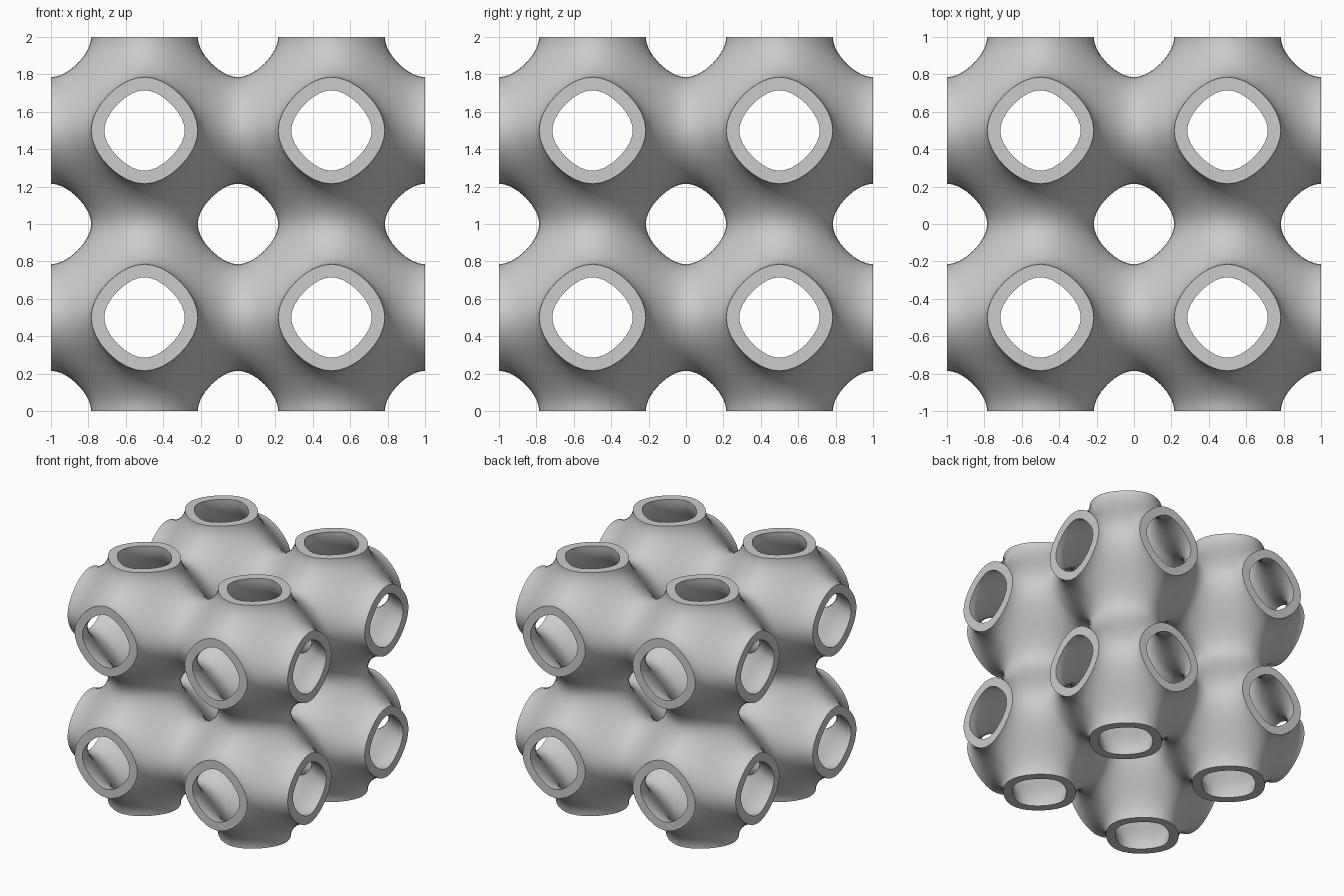
import bpy
import bmesh
from math import sin, cos, pi, radians
from mathutils import Vector

WALL = 0.07      # wall thickness
CUTS = 8         # patch resolution

cube = bpy.data.objects.get("Cube")
if cube:
    bpy.data.objects.remove(cube, do_unlink=True)


def level(p):
    return sum(cos(2 * pi * c) for c in p)


def gradient(p):
    return Vector([-2 * pi * sin(2 * pi * c) for c in p])


def mirror_all(bm):
    """Mirror everything across the three planes through the origin."""
    for axis in "XYZ":
        geom = bm.verts[:] + bm.edges[:] + bm.faces[:]
        bmesh.ops.mirror(bm, geom=geom, axis=axis, merge_dist=1e-5)
    bmesh.ops.remove_doubles(bm, verts=bm.verts[:], dist=1e-4)


# One hexagonal patch: an eighth of a cell, fanned into triangles
bm = bmesh.new()
h, q = 0.5, 0.25
ring = [bm.verts.new(p) for p in
        [(0, q, h), (q, 0, h), (h, 0, q), (h, q, 0), (q, h, 0), (0, h, q)]]
hub = bm.verts.new((q, q, q))
for i in range(6):
    bm.faces.new((hub, ring[i], ring[(i + 1) % 6]))
bmesh.ops.subdivide_edges(bm, edges=bm.edges[:], cuts=CUTS - 1, use_grid_fill=True)

# Pull the patch onto the minimal surface
for v in bm.verts:
    for _ in range(8):
        g = gradient(v.co)
        v.co -= g * (level(v.co) / g.length_squared)

# Patch -> full cell -> two by two by two cells
mirror_all(bm)
bmesh.ops.translate(bm, verts=bm.verts[:], vec=(h, h, h))
mirror_all(bm)
bmesh.ops.recalc_face_normals(bm, faces=bm.faces[:])

# Thicken into a wall with flat rims at the open ends
outer = set(bm.verts)
bmesh.ops.extrude_face_region(bm, geom=bm.faces[:], use_keep_orig=True)
for v in bm.verts:
    side = 1 if v in outer else -1
    v.co += gradient(v.co).normalized() * (side * WALL / 2)
bmesh.ops.translate(bm, verts=bm.verts[:], vec=(0, 0, 1))
bmesh.ops.recalc_face_normals(bm, faces=bm.faces[:])

mesh = bpy.data.meshes.new("lattice_shell")
bm.to_mesh(mesh)
bm.free()
shell = bpy.data.objects.new("lattice_shell", mesh)
bpy.context.collection.objects.link(shell)

# Plain grey
grey = bpy.data.materials.new("light_grey")
grey.use_nodes = True
colour = (0.6, 0.6, 0.6, 1)
grey.diffuse_color = colour
grey.node_tree.nodes["Principled BSDF"].inputs["Base Color"].default_value = colour
mesh.materials.append(grey)

# Smooth walls, crisp rims
bpy.ops.object.select_all(action="DESELECT")
shell.select_set(True)
bpy.context.view_layer.objects.active = shell
bpy.ops.object.shade_smooth_by_angle(angle=radians(40))
